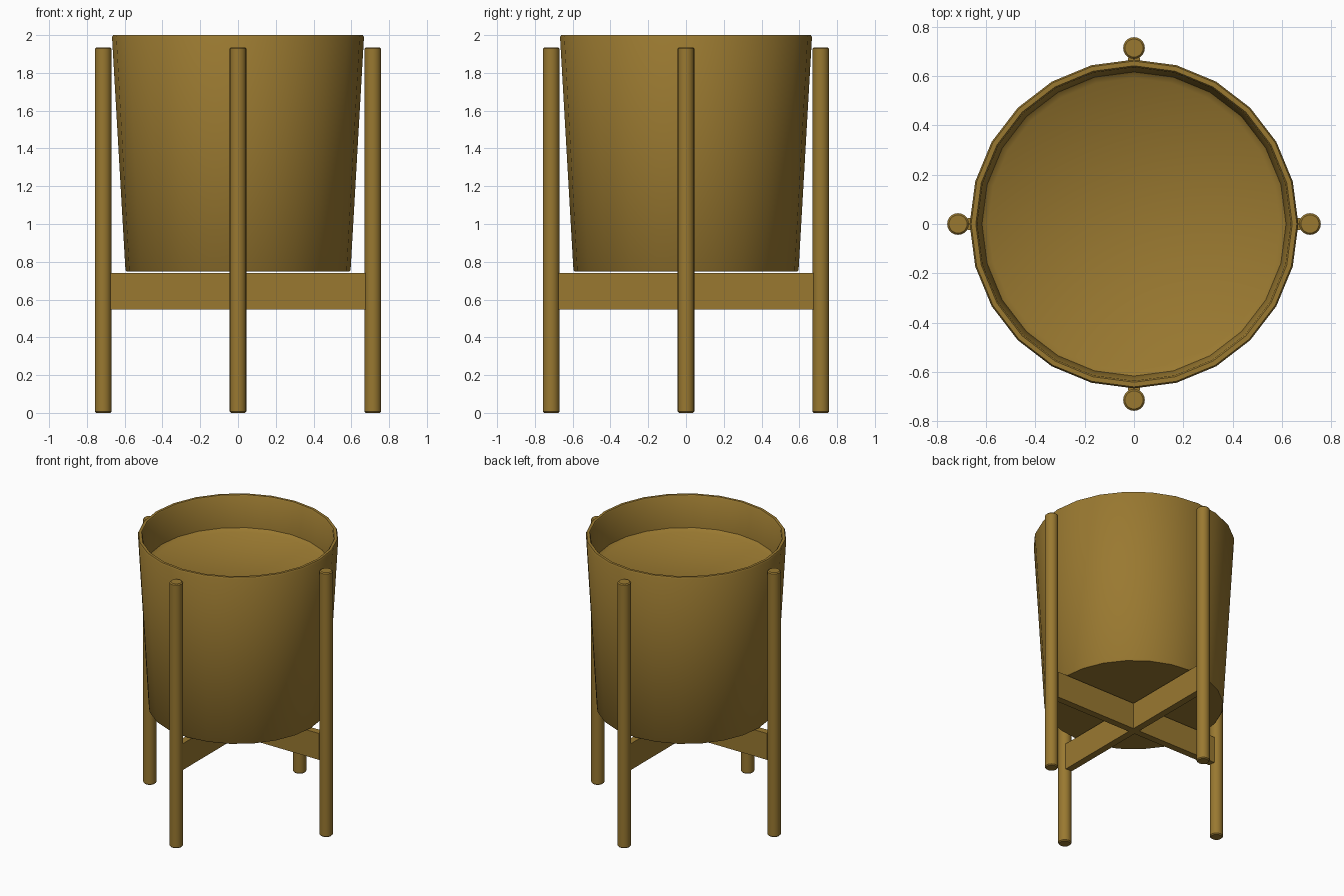
import bpy, bmesh
from math import sin, cos, pi, radians

if "Cube" in bpy.data.objects:
    bpy.data.objects.remove(bpy.data.objects["Cube"])

mat = bpy.data.materials.new("ochre")
mat.diffuse_color = (0.32, 0.19, 0.03, 1)
mat.use_nodes = True
mat.node_tree.nodes["Principled BSDF"].inputs["Base Color"].default_value = mat.diffuse_color


def finish(name, bm, smooth=True):
    bmesh.ops.recalc_face_normals(bm, faces=bm.faces)
    mesh = bpy.data.meshes.new(name)
    bm.to_mesh(mesh)
    bm.free()
    mesh.materials.append(mat)
    ob = bpy.data.objects.new(name, mesh)
    bpy.context.collection.objects.link(ob)
    if smooth:
        bpy.ops.object.select_all(action='DESELECT')
        ob.select_set(True)
        bpy.context.view_layer.objects.active = ob
        bpy.ops.object.shade_smooth_by_angle(angle=radians(40))
    return ob


def lathe(name, profile, sides, x=0, y=0):
    """Closed solid of revolution; first and last rings are capped."""
    bm = bmesh.new()
    rings = [[bm.verts.new((x + r * cos(2 * pi * i / sides),
                            y + r * sin(2 * pi * i / sides), z))
              for i in range(sides)] for r, z in profile]
    for a, b in zip(rings, rings[1:]):
        for i in range(sides):
            j = (i + 1) % sides
            bm.faces.new((a[i], a[j], b[j], b[i]))
    bm.faces.new(rings[0][::-1])
    bm.faces.new(rings[-1])
    return finish(name, bm)


# Tapered pot with a thin rim and a raised inner floor
lathe("pot", [(0.59, 0.748), (0.596, 0.756), (0.667, 1.99), (0.661, 2.0),
              (0.642, 2.0), (0.636, 1.992), (0.617, 1.77), (0.592, 1.75)], 24)

# Four round legs with slightly eased ends
R, H, D, E = 0.044, 1.935, 0.714, 0.007
leg_profile = [(R - E, 0), (R, E), (R, H - E), (R - E, H)]
for name, x, y in (("right_leg", D, 0), ("back_leg", 0, D),
                   ("left_leg", -D, 0), ("front_leg", 0, -D)):
    lathe(name, leg_profile, 20, x, y)

# Two crossing support bars under the pot
for name, sx, sy in (("side_to_side_bar", 1.35, 0.05),
                     ("front_to_back_bar", 0.05, 1.35)):
    bm = bmesh.new()
    bmesh.ops.create_cube(bm, size=1)
    bmesh.ops.scale(bm, vec=(sx, sy, 0.193), verts=bm.verts)
    bmesh.ops.translate(bm, vec=(0, 0, 0.643), verts=bm.verts)
    finish(name, bm, smooth=False)
